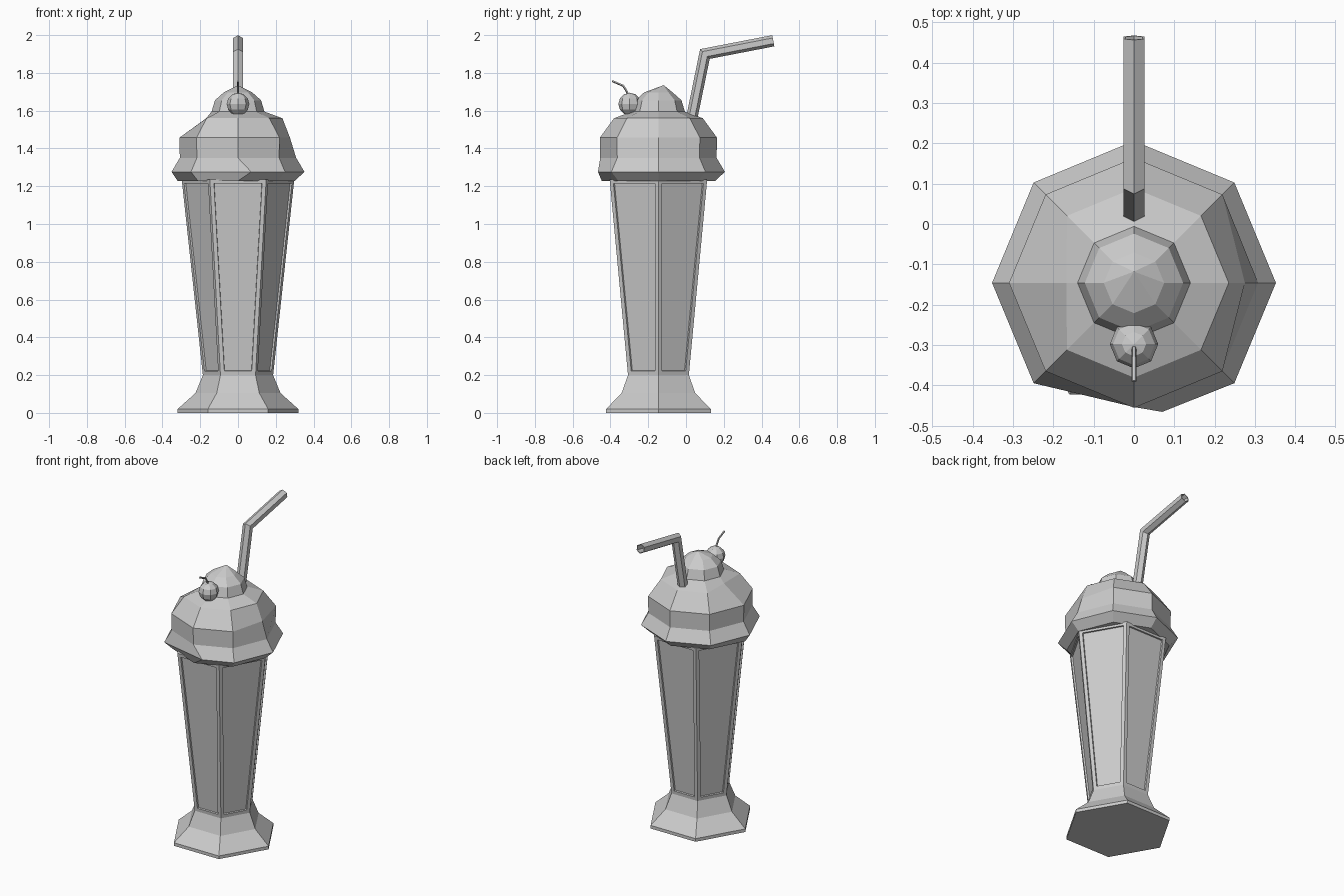
import bpy, bmesh
from math import sin, cos, pi
from mathutils import Vector

cube = bpy.data.objects.get("Cube")
if cube:
    bpy.data.objects.remove(cube, do_unlink=True)

CENTRE_Y = -0.146

grey = bpy.data.materials.new("plain_grey")
grey.use_nodes = True
grey.diffuse_color = (0.6, 0.6, 0.6, 1)
shader = next(n for n in grey.node_tree.nodes if n.type == 'BSDF_PRINCIPLED')
shader.inputs["Base Color"].default_value = grey.diffuse_color
shader.inputs["Roughness"].default_value = 0.8


def finish(bm, name):
    mesh = bpy.data.meshes.new(name)
    bm.to_mesh(mesh)
    bm.free()
    mesh.materials.append(grey)
    obj = bpy.data.objects.new(name, mesh)
    bpy.context.collection.objects.link(obj)
    return obj


def skin(bm, rings):
    """Join rings of vertices with quads; returns the faces band by band."""
    bands = []
    for low, high in zip(rings, rings[1:]):
        n = len(low)
        bands.append([bm.faces.new((low[i], low[(i + 1) % n], high[(i + 1) % n], high[i]))
                      for i in range(n)])
    return bands


def lathe(bm, profile, sides):
    """Rings about the cup axis from (radius, height) pairs."""
    return [[bm.verts.new((r * cos(2 * pi * k / sides),
                           CENTRE_Y + r * sin(2 * pi * k / sides), z))
             for k in range(sides)] for r, z in profile]


def tube(bm, path, radius, sides):
    """Mitred tube along a (y, z) path; returns the end cap."""
    pts = [Vector((0, y, z)) for y, z in path]
    dirs = [(b - a).normalized() for a, b in zip(pts, pts[1:])]
    rings = []
    for i, p in enumerate(pts):
        before, after = dirs[max(i - 1, 0)], dirs[min(i, len(dirs) - 1)]
        along = (before + after).normalized()
        up = Vector((0, -along.z, along.y)) / along.dot(before)
        rings.append([bm.verts.new(p + radius * (up * cos(2 * pi * k / sides)
                                                 + Vector((1, 0, 0)) * sin(2 * pi * k / sides)))
                      for k in range(sides)])
    skin(bm, rings)
    bm.faces.new(rings[0])
    cap = bm.faces.new(rings[-1])
    bmesh.ops.recalc_face_normals(bm, faces=bm.faces[:])
    return cap


# Six-sided glass with a flared foot and sunken panels
bm = bmesh.new()
rings = lathe(bm, [(0.32, 0), (0.32, 0.02), (0.225, 0.105), (0.186, 0.2), (0.298, 1.235)], 6)
bands = skin(bm, rings)
bm.faces.new(rings[0])
bm.faces.new(rings[-1])
bmesh.ops.recalc_face_normals(bm, faces=bm.faces[:])
panels = bands[-1]
bmesh.ops.inset_individual(bm, faces=panels, thickness=0.03)
bmesh.ops.inset_individual(bm, faces=panels, thickness=0.002, depth=-0.01)
finish(bm, "glass")

# Eight-sided whipped cream, slightly irregular, rising to a small peak
bm = bmesh.new()
rings = lathe(bm, [(0.3, 1.228), (0.352, 1.276), (0.308, 1.35), (0.31, 1.457), (0.235, 1.56),
                   (0.14, 1.595), (0.122, 1.655), (0.075, 1.697)], 8)
RIGHT, LEFT, FRONT = 4, 0, 6
rings[1][FRONT].co += Vector((0.07, 0.032, 0))
rings[3][LEFT].co.x -= 0.035
rings[4][RIGHT].co.x += 0.067
rings[0][RIGHT].co.x -= 0.02
skin(bm, rings)
bm.faces.new(rings[0])
peak = bm.verts.new((0, CENTRE_Y + 0.028, 1.735))
top = rings[-1]
for i in range(8):
    bm.faces.new((top[i], top[(i + 1) % 8], peak))
bmesh.ops.recalc_face_normals(bm, faces=bm.faces[:])
finish(bm, "whipped_cream")

# Cherry and its bent stem
bm = bmesh.new()
bmesh.ops.create_uvsphere(bm, u_segments=8, v_segments=6, radius=0.06)
bmesh.ops.translate(bm, vec=(0, -0.298, 1.635), verts=bm.verts[:])
finish(bm, "cherry")

bm = bmesh.new()
tube(bm, [(-0.3, 1.67), (-0.312, 1.7), (-0.332, 1.732), (-0.39, 1.757)], 0.006, 5)
finish(bm, "cherry_stem")

# Bent straw with a hollow end
bm = bmesh.new()
mouth = tube(bm, [(0.018, 1.5), (0.1, 1.9), (0.462, 1.97)], 0.03, 6)
bmesh.ops.inset_individual(bm, faces=[mouth], thickness=0.005)
bmesh.ops.inset_individual(bm, faces=[mouth], thickness=0.0005, depth=-0.06)
finish(bm, "straw")
